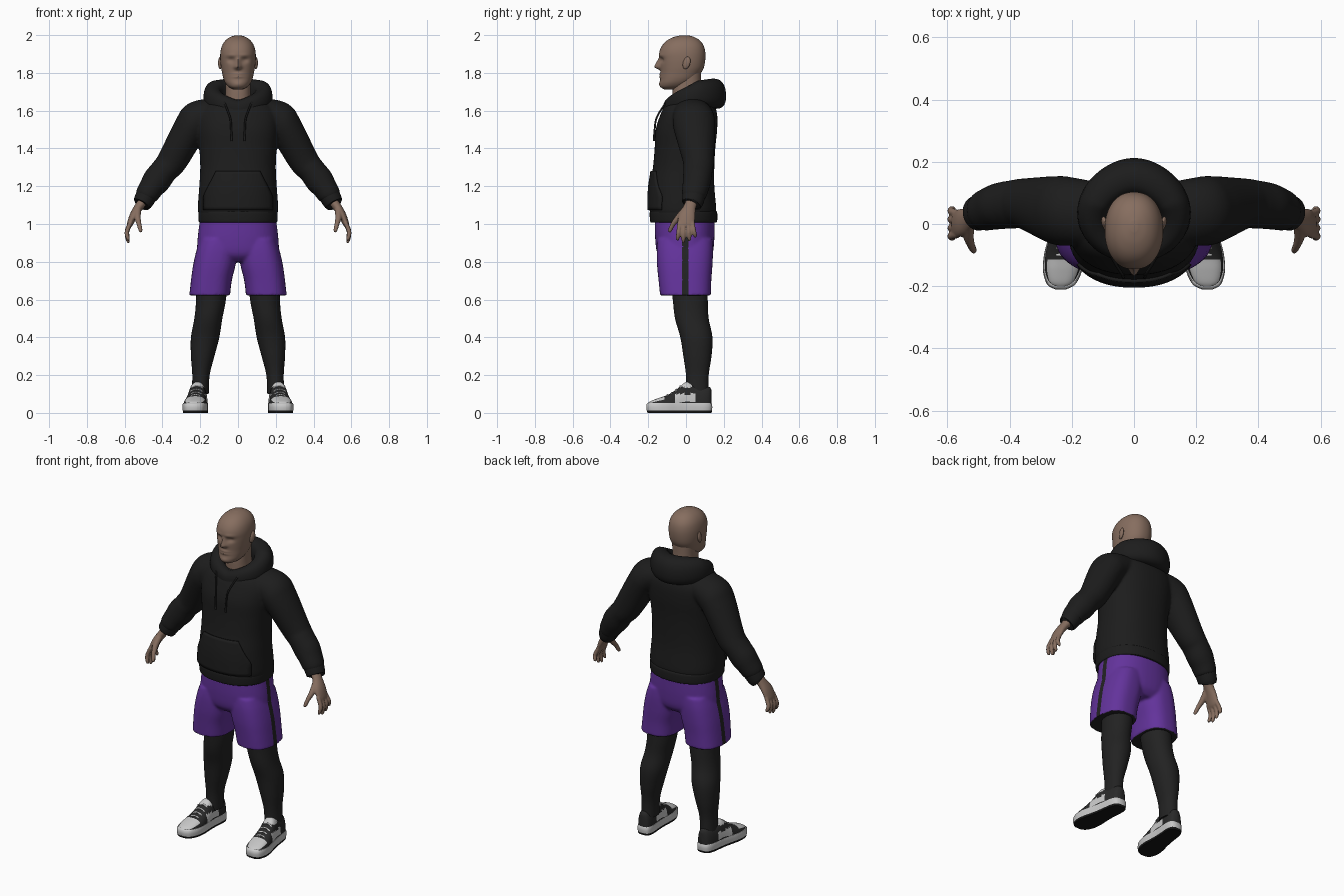
import bpy, bmesh, math
from mathutils import Vector

if "Cube" in bpy.data.objects:
    bpy.data.objects.remove(bpy.data.objects["Cube"])


def mat(name, r, g, b):
    m = bpy.data.materials.new(name)
    m.diffuse_color = (r, g, b, 1)
    m.use_nodes = True
    m.node_tree.nodes["Principled BSDF"].inputs["Base Color"].default_value = m.diffuse_color
    return m


SKIN = mat("skin brown", 0.24, 0.155, 0.115)
HOODIE = mat("hoodie black", 0.012, 0.012, 0.012)
LEGGING = mat("legging black", 0.016, 0.016, 0.016)
PURPLE = mat("shorts purple", 0.125, 0.033, 0.33)
WHITE = mat("shoe white", 0.58, 0.58, 0.58)
SHOE = mat("shoe black", 0.022, 0.022, 0.022)
SOLE = mat("outsole black", 0.008, 0.008, 0.008)


def smooth(rows, k):
    """Catmull-Rom interpolation of equal-length tuples."""
    out = []
    for i in range(len(rows) - 1):
        p = [rows[max(i - 1, 0)], rows[i], rows[i + 1], rows[min(i + 2, len(rows) - 1)]]
        for s in range(k):
            t = s / k
            out.append(tuple(0.5 * (2 * b + (c - a) * t + (2 * a - 5 * b + 4 * c - d) * t * t
                                    + (3 * b - a - 3 * c + d) * t ** 3) for a, b, c, d in zip(*p)))
    return out + [tuple(rows[-1])]


def sp(v, e):
    return math.copysign(abs(v) ** (2 / e), v)


def angles(n):
    return [2 * math.pi * i / n for i in range(n)]


def skin(bm, rings, closed=False):
    """Bridge rings of points into a closed surface."""
    vs = [[bm.verts.new(p) for p in r] for r in rings]
    n = len(vs[0])
    for i in range(len(vs) if closed else len(vs) - 1):
        a, b = vs[i], vs[(i + 1) % len(vs)]
        for j in range(n):
            bm.faces.new((a[j], a[(j + 1) % n], b[(j + 1) % n], b[j]))
    if not closed:
        bm.faces.new(vs[0])
        bm.faces.new(vs[-1])


def body(bm, rows, s=1, n=48, e=2.3, k=6):
    """Loft of horizontal rings: (z, centre x, half width, front y, back y)."""
    skin(bm, [[(s * (cx + hw * sp(math.cos(a), e)), (f + b) / 2 + (b - f) / 2 * sp(math.sin(a), e), z)
               for a in angles(n)] for z, cx, hw, f, b in smooth(rows, k)])


def tube(bm, pts, s=1, n=20, k=6):
    """Sweep along (x, y, z, radius across, radius along y)."""
    q = smooth(pts, k)
    rings = []
    for i, (x, y, z, ru, rv) in enumerate(q):
        t = (Vector(q[min(i + 1, len(q) - 1)][:3]) - Vector(q[max(i - 1, 0)][:3])).normalized()
        v = (Vector((0, 1, 0)) - t * t.y).normalized()
        u = t.cross(v)
        ring = [Vector((x, y, z)) + u * ru * math.cos(a) + v * rv * math.sin(a) for a in angles(n)]
        rings.append([(s * p.x, p.y, p.z) for p in ring])
    skin(bm, rings)


def finish(bm, name, mats, voxel=None, relax=4, rule=None):
    bmesh.ops.recalc_face_normals(bm, faces=bm.faces)
    me = bpy.data.meshes.new(name)
    bm.to_mesh(me)
    bm.free()
    ob = bpy.data.objects.new(name, me)
    bpy.context.collection.objects.link(ob)
    if voxel:  # fuse overlapping lofts into one soft surface
        m = ob.modifiers.new("fuse", 'REMESH')
        m.mode, m.voxel_size = 'VOXEL', voxel
        m = ob.modifiers.new("relax", 'SMOOTH')
        m.factor, m.iterations = 0.5, relax
        dg = bpy.context.evaluated_depsgraph_get()
        me = bpy.data.meshes.new_from_object(ob.evaluated_get(dg))
        ob.modifiers.clear()
        ob.data = me
    me.materials.clear()
    for m in mats:
        me.materials.append(m)
    for p in me.polygons:
        p.use_smooth = True
        p.material_index = rule(p.center, p.normal) if rule else 0
    me.set_sharp_from_angle(angle=math.radians(50))
    return ob


def g(v, w):
    return math.exp(-(v / w) ** 2)


# Head: lofted skull and jaw, with face features pushed in and out
bm = bmesh.new()
body(bm, [(1.712, 0, .022, -.115, -.03), (1.725, 0, .048, -.134, .0), (1.745, 0, .066, -.138, .03),
          (1.77, 0, .077, -.136, .06), (1.80, 0, .084, -.135, .08), (1.83, 0, .09, -.137, .095),
          (1.87, 0, .094, -.14, .102), (1.91, 0, .093, -.141, .102), (1.945, 0, .084, -.126, .093),
          (1.972, 0, .066, -.10, .073), (1.99, 0, .041, -.064, .043), (1.999, 0, .012, -.025, .01)],
     n=80, e=2.2)
for v in bm.verts:
    x, y, z = v.co
    if y < -.05:
        bridge = max(0, min(1, (1.885 - z) / .05)) if z > 1.83 else max(0, 1 - (1.83 - z) / .018)
        d = -.031 * bridge * g(x, .010 + .007 * g(z - 1.83, .02))
        d += .013 * g(abs(x) - .036, .02) * g(z - 1.868, .014)     # eye sockets
        d -= .005 * g(abs(x) - .035, .03) * g(z - 1.893, .009)     # brows
        d -= .006 * g(x, .028) * (g(z - 1.793, .006) + g(z - 1.779, .006))  # lips
        d -= .005 * g(x, .025) * g(z - 1.74, .013)                 # chin
        v.co.y += d
finish(bm, "head", [SKIN])

bm = bmesh.new()
body(bm, [(1.55, 0, .08, -.07, .10), (1.65, 0, .07, -.07, .09), (1.72, 0, .066, -.07, .08),
          (1.80, 0, .068, -.06, .08)])
finish(bm, "neck", [SKIN])

for s, side in ((1, "left"), (-1, "right")):
    bm = bmesh.new()
    bmesh.ops.create_uvsphere(bm, u_segments=20, v_segments=12, radius=1)
    for v in bm.verts:
        v.co = (s * (.094 + .011 * v.co.x + .004 * v.co.y), .003 + .02 * v.co.y + .006 * v.co.z,
                1.853 + .033 * v.co.z)
    finish(bm, side + "_ear", [SKIN])

# Hoodie: torso and sleeves fused together
TORSO = [(1.045, 0, .20, -.18, .15), (1.075, 0, .213, -.193, .16), (1.2, 0, .205, -.19, .15),
         (1.3, 0, .20, -.175, .15), (1.4, 0, .205, -.166, .155), (1.5, 0, .215, -.16, .165),
         (1.58, 0, .213, -.135, .165), (1.63, 0, .18, -.11, .15), (1.66, 0, .12, -.075, .13)]
bm = bmesh.new()
body(bm, TORSO)
for s in (1, -1):
    tube(bm, [(.10, .03, 1.60, .07, .10), (.205, .04, 1.56, .095, .11), (.25, .045, 1.51, .09, .11),
              (.345, .065, 1.34, .08, .083), (.39, .063, 1.285, .072, .078), (.43, .058, 1.232, .075, .075),
              (.46, .05, 1.19, .066, .07), (.485, .042, 1.15, .06, .064), (.492, .04, 1.135, .048, .052)],
         s, n=32)
finish(bm, "hoodie_body", [HOODIE], voxel=.008, relax=6)

bm = bmesh.new()
body(bm, [(1.008, 0, .198, -.183, .158), (1.015, 0, .208, -.19, .165), (1.06, 0, .21, -.192, .165),
          (1.07, 0, .202, -.185, .156)], n=64)
finish(bm, "hoodie_hem_band", [HOODIE])

for s, side in ((1, "left"), (-1, "right")):
    bm = bmesh.new()
    tube(bm, [(.478, .045, 1.162, .05, .054), (.482, .043, 1.155, .056, .06), (.505, .034, 1.112, .051, .056),
              (.509, .032, 1.105, .043, .048)], s, n=32)
    finish(bm, side + "_cuff", [HOODIE])

# Lowered hood: thick collar loop, full at the back, dipping to a V in front
rings = []
for a in angles(72):
    a -= math.pi
    b = (1 + math.cos(a)) / 2
    r, h = .034 + .026 * b, .045 + .035 * b
    c = Vector((.135 * math.sin(a), .025 + .115 * math.cos(a) + .012 * b ** 10,
                1.69 - .08 * max(0, abs(a) / math.pi - .4) / .6))
    out = Vector((math.sin(a), math.cos(a), 0))
    rings.append([c + out * r * (sp(math.cos(t), 2.4) - .12 * math.sin(t))
                  + Vector((0, 0, h * sp(math.sin(t), 2.4))) for t in angles(24)])
bm = bmesh.new()
skin(bm, rings, closed=True)
finish(bm, "hood", [HOODIE])


def chest(x, z):
    """Front surface of the torso."""
    rows = smooth(TORSO, 6)
    _, _, hw, f, b = min(rows, key=lambda r: abs(r[0] - z))
    return (f + b) / 2 - (b - f) / 2 * (1 - min(abs(x) / hw, 1) ** 2.3) ** (1 / 2.3)


# Front pocket: curved trapezoid following the torso
bm = bmesh.new()
grid = []
for i in range(13):
    z = 1.075 + .205 * i / 12
    w = .18 - .065 * max(0, (z - 1.15) / .13)
    grid.append([bm.verts.new((w * t / 10, chest(w * t / 10, z) - .005, z)) for t in range(-10, 11)])
for lo, hi in zip(grid, grid[1:]):
    for j in range(20):
        bm.faces.new((lo[j], lo[j + 1], hi[j + 1], hi[j]))
ob = finish(bm, "front_pocket", [HOODIE])
m = ob.modifiers.new("cloth", 'SOLIDIFY')
m.thickness, m.offset = .012, 0

# Drawstrings
bm = bmesh.new()
for s in (1, -1):
    tube(bm, [(.075, -.10, 1.65, .005, .005), (.055, -.135, 1.60, .005, .005), (.04, -.158, 1.555, .005, .005),
              (.036, -.166, 1.50, .005, .005), (.034, -.17, 1.44, .006, .006)], s, n=8)
finish(bm, "drawstrings", [HOODIE])

# Hands: palm, thumb and four fingers fused
for s, side in ((1, "left"), (-1, "right")):
    bm = bmesh.new()
    tube(bm, [(.495, .035, 1.13, .026, .032), (.525, .02, 1.09, .024, .033), (.553, .006, 1.045, .021, .044),
              (.572, .0, 1.0, .016, .044), (.578, .0, .985, .010, .038)], s)
    for y0, y1, ln in ((.034, .048, .055), (.012, .018, .075), (-.012, -.014, .085), (-.034, -.044, .072)):
        tube(bm, [(.568, y0, 1.01, .012, .012), (.588, (y0 + y1) / 2, .985 - ln * .35, .012, .012),
                  (.584, y1, .985 - ln * .8, .0105, .0105), (.578, y1, .985 - ln, .006, .006)], s, n=12)
    tube(bm, [(.53, -.005, 1.075, .018, .018), (.532, -.04, 1.035, .017, .017), (.524, -.068, 1.0, .013, .013),
              (.516, -.084, .968, .011, .011), (.513, -.09, .957, .006, .006)], s, n=12)
    finish(bm, side + "_hand", [SKIN], voxel=.005, relax=2)

# Shorts: hips and two wide legs fused; black side stripes and dark undersides
bm = bmesh.new()
body(bm, [(.80, 0, .15, -.11, .11), (.84, 0, .21, -.15, .14), (.92, 0, .214, -.163, .15),
          (1.03, 0, .20, -.165, .152)])
for s in (1, -1):
    body(bm, [(.622, .150, .108, -.137, .132), (.70, .141, .108, -.145, .134), (.78, .126, .112, -.153, .14),
              (.86, .112, .108, -.155, .143), (.92, .10, .1, -.15, .14)], s, e=2.6)


def shorts_rule(c, n):
    if n.z < -.75 and c.z < .66:
        return 1
    return 1 if abs(n.x) > .75 and abs(c.x) > .15 and abs(c.y + .004) < .013 else 0


finish(bm, "shorts", [PURPLE, LEGGING], voxel=.008, rule=shorts_rule)

# Legs in leggings
for s, side in ((1, "left"), (-1, "right")):
    bm = bmesh.new()
    body(bm, [(.80, .13, .088, -.09, .11), (.60, .143, .079, -.07, .115), (.50, .157, .074, -.058, .12),
              (.40, .174, .075, -.03, .14), (.30, .187, .062, -.014, .135), (.20, .196, .046, .0, .12),
              (.10, .20, .045, .0, .12)], s, e=2.1)
    finish(bm, side + "_leg", [LEGGING])

# Shoes: rows of (y, half width, top height)
FOOT = smooth([(-.208, .018, .05), (-.192, .045, .062), (-.15, .062, .078), (-.10, .064, .095),
               (-.05, .057, .125), (0, .051, .163), (.05, .049, .15), (.10, .046, .142),
               (.128, .035, .136), (.138, .016, .12)], 6)


def mid(y):
    return .235 - .1 * (y + .2)


def upper_rule(c, n):
    toe = c.y < -.115 and n.z > .6
    quarter = -.06 < c.y < .05 and .05 < c.z < .10
    tongue = c.z > .135 and c.y < .03
    return 1 if toe or quarter or tongue else 0


for s, side in ((1, "left"), (-1, "right")):
    bm = bmesh.new()
    skin(bm, [[(s * (mid(y) + .95 * w * sp(math.cos(a), 2.7)), y * .98,
                .03 + (h - .03 if math.sin(a) > 0 else .015) * sp(math.sin(a), 2.7)) for a in angles(48)]
              for y, w, h in FOOT])
    finish(bm, side + "_shoe_upper", [SHOE, WHITE], rule=upper_rule)
    bm = bmesh.new()
    skin(bm, [[(s * (mid(y) + d * k * w), y * k, z) for d, rows in ((1, FOOT), (-1, FOOT[::-1]))
               for y, w, _ in rows] for z, k in ((0, .98), (.012, 1), (.03, 1.01), (.046, 1), (.052, .97))])
    finish(bm, side + "_shoe_sole", [WHITE, SOLE], rule=lambda c, n: 1 if c.z < .011 else 0)
    # Laces across the instep
    bm = bmesh.new()
    for y, z in ((-.098, .096), (-.075, .108), (-.052, .124), (-.03, .142)):
        tube(bm, [(mid(y) + t * .032, y, z - .012 * t * t, .004, .005) for t in (-1, -.5, 0, .5, 1)], s, n=8, k=3)
    finish(bm, side + "_shoe_laces", [WHITE])
